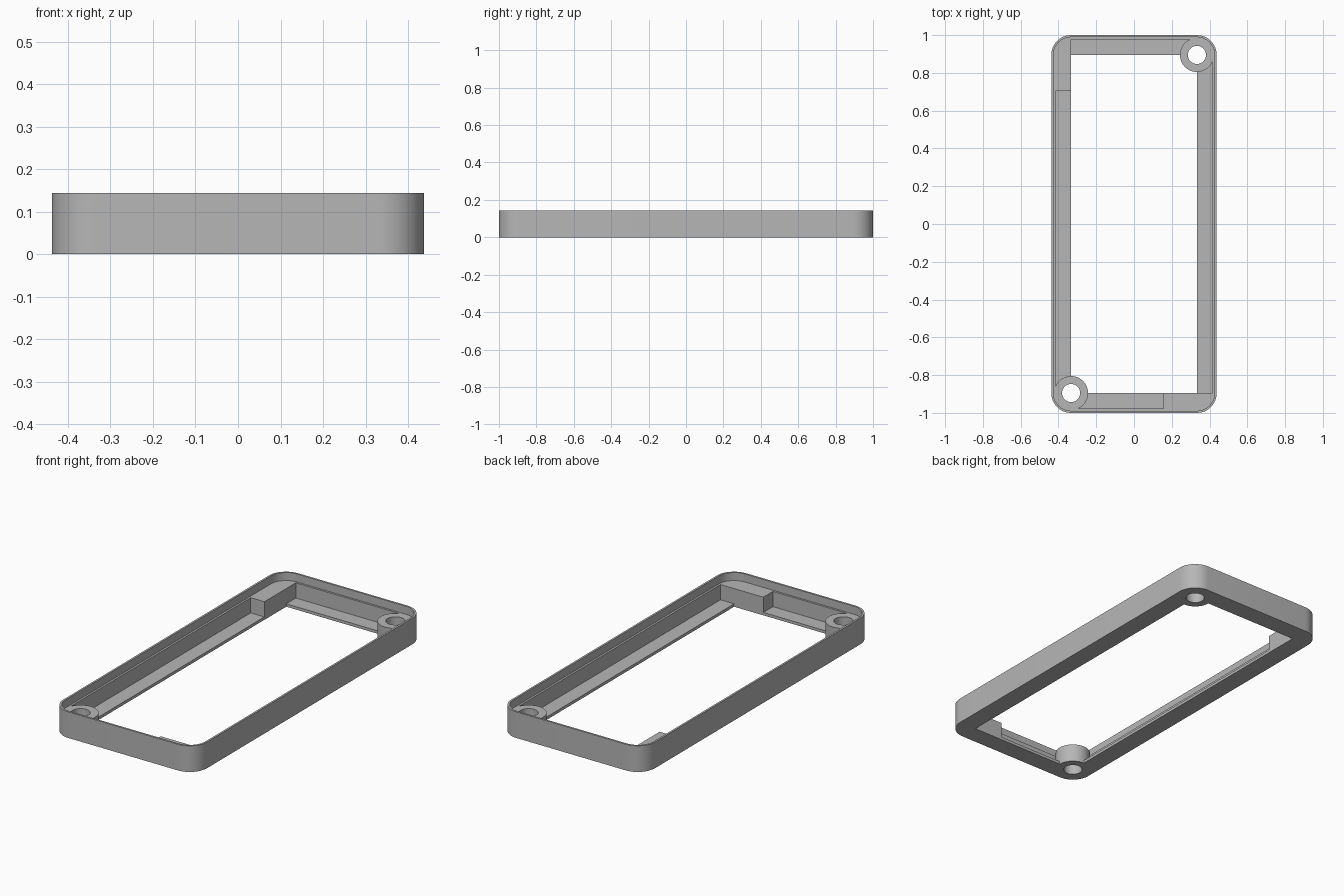
import bpy
import bmesh
import math

if "Cube" in bpy.data.objects:
    bpy.data.objects.remove(bpy.data.objects["Cube"], do_unlink=True)

HALF_X, HALF_Y, HEIGHT = 0.438, 1.0, 0.144
CORNER = 0.105                       # outer corner radius
CX, CY = HALF_X - CORNER, HALF_Y - CORNER   # shared corner centres
LEDGE_Z, FLANGE_Z = 0.1, 0.016

grey = bpy.data.materials.new("plain grey")
grey.use_nodes = True
colour = (0.47, 0.47, 0.47, 1)
grey.diffuse_color = colour
grey.node_tree.nodes["Principled BSDF"].inputs["Base Color"].default_value = colour


def prism(name, outline, z0, z1):
    """Extrude a flat counter-clockwise outline between two heights."""
    bm = bmesh.new()
    face = bm.faces.new([bm.verts.new((x, y, z0)) for x, y in outline])
    top = bmesh.ops.extrude_face_region(bm, geom=[face])["geom"]
    verts = [v for v in top if isinstance(v, bmesh.types.BMVert)]
    bmesh.ops.translate(bm, verts=verts, vec=(0, 0, z1 - z0))
    bmesh.ops.recalc_face_normals(bm, faces=bm.faces)
    mesh = bpy.data.meshes.new(name)
    bm.to_mesh(mesh)
    bm.free()
    mesh.materials.append(grey)
    obj = bpy.data.objects.new(name, mesh)
    bpy.context.collection.objects.link(obj)
    return obj


def rounded(radius, steps=12):
    """Rounded rectangle whose corners share the frame's corner centres."""
    points = []
    for i, (sx, sy) in enumerate([(1, 1), (-1, 1), (-1, -1), (1, -1)]):
        for k in range(steps + 1):
            a = (i + k / steps) * math.pi / 2
            points.append((sx * CX + radius * math.cos(a),
                           sy * CY + radius * math.sin(a)))
    return points


def rect(x0, x1, y0, y1):
    return [(x0, y0), (x1, y0), (x1, y1), (x0, y1)]


def circle(x, y, radius, sides=48):
    turn = 2 * math.pi / sides
    return [(x + radius * math.cos(i * turn), y + radius * math.sin(i * turn))
            for i in range(sides)]


def boolean(target, tool, operation):
    """Apply a boolean and discard the tool."""
    mod = target.modifiers.new("cut", "BOOLEAN")
    mod.operation = operation
    mod.solver = "EXACT"
    mod.object = tool
    bpy.context.view_layer.objects.active = target
    bpy.ops.object.modifier_apply(modifier=mod.name)
    bpy.data.objects.remove(tool, do_unlink=True)


frame = prism("frame", rounded(CORNER), 0, HEIGHT)

# Space inside the frame: pocket above the flange plus the open window
void = prism("void", rounded(0.083), FLANGE_Z, 0.12)
boolean(void, prism("window", rect(-CX, CX, -CY, CY), -0.1, 0.06), "UNION")

# Solid parts kept inside that space: two screw bosses and two corner blocks
for s in (1, -1):
    boolean(void, prism("boss", circle(s * CX, s * CY, 0.09), -0.2, 0.2), "DIFFERENCE")
edge = 0.0005
boolean(void, prism("side_block", rect(-0.6, edge - CX, 0.705, 1.2), -0.2, 0.2), "DIFFERENCE")
boolean(void, prism("end_block", rect(0.155, 0.6, -1.2, edge - CY), -0.2, 0.2), "DIFFERENCE")
boolean(frame, void, "DIFFERENCE")

# Recessed lip around the top, levelling ledge, bosses and blocks
boolean(frame, prism("lip", rounded(0.094), LEDGE_Z, 0.3), "DIFFERENCE")

# Screw holes
for s in (1, -1):
    boolean(frame, prism("hole", circle(s * CX, s * CY, 0.048), -0.2, 0.3), "DIFFERENCE")

bpy.ops.object.select_all(action="DESELECT")
frame.select_set(True)
bpy.context.view_layer.objects.active = frame
bpy.ops.object.shade_smooth_by_angle(angle=math.radians(30))
